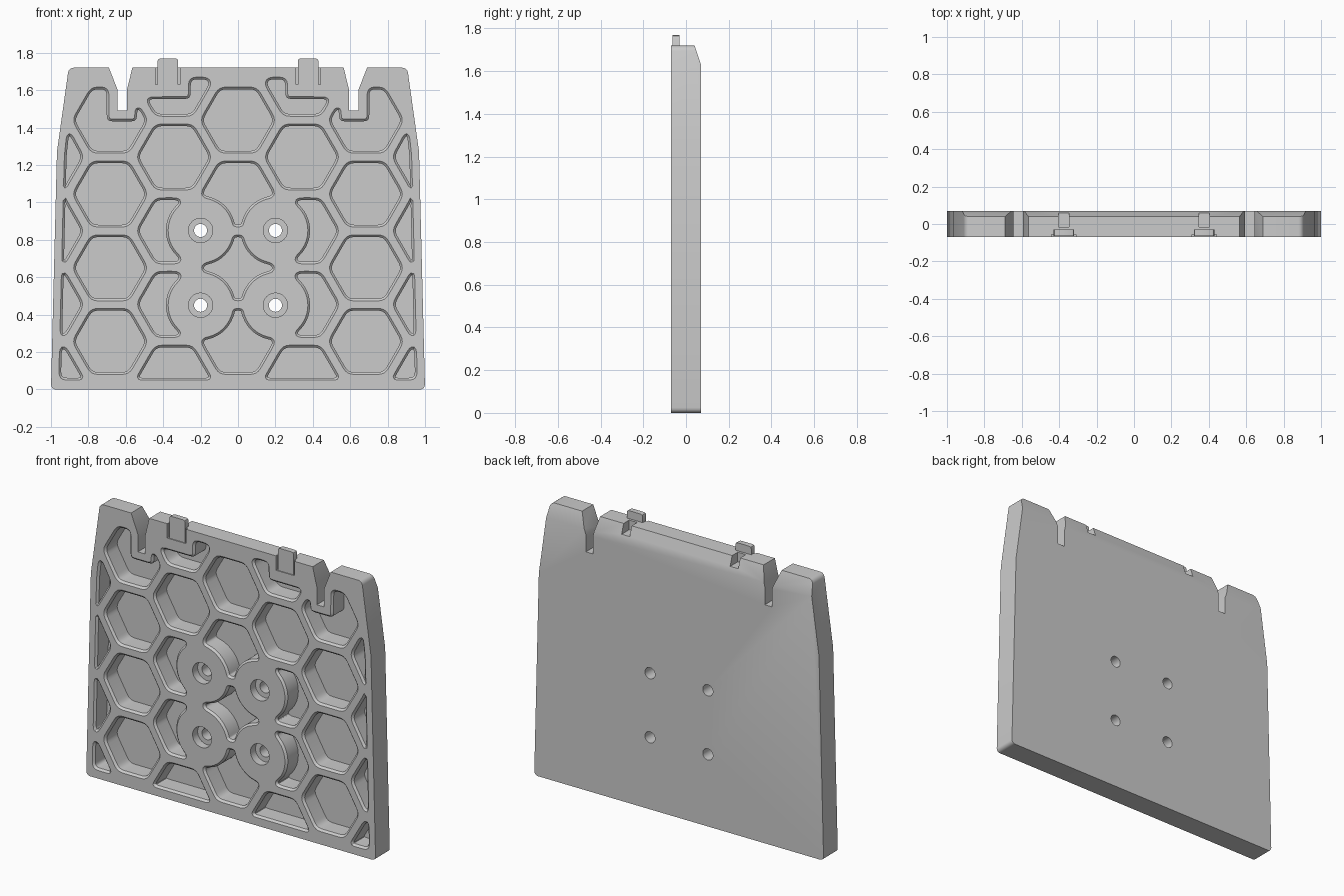
import bpy, bmesh
from math import sin, cos, pi, ceil, sqrt, radians
from mathutils import Vector as V

if "Cube" in bpy.data.objects:
    bpy.data.objects.remove(bpy.data.objects["Cube"])

FRONT, BACK, FLOOR, RIM = -0.07, 0.07, 0.045, 0.012
BOSSES = [V((sx * 0.2, z)) for sx in (-1, 1) for z in (0.45, 0.85)]


def loft(bm, rings):
    """Closed solid through (y, [xz points]) rings of equal length."""
    loops = [[bm.verts.new((p[0], y, p[1])) for p in pts] for y, pts in rings]
    faces = [bm.faces.new(loops[0]), bm.faces.new(loops[-1])]
    n = len(loops[0])
    for a, b in zip(loops, loops[1:]):
        faces += [bm.faces.new((a[i], a[(i + 1) % n], b[(i + 1) % n], b[i])) for i in range(n)]
    bmesh.ops.recalc_face_normals(bm, faces=faces)


def make(name, bm):
    me = bpy.data.meshes.new(name)
    bm.to_mesh(me)
    bm.free()
    ob = bpy.data.objects.new(name, me)
    bpy.context.collection.objects.link(ob)
    return ob


def rect(x0, x1, z0, z1):
    return [V((x0, z0)), V((x1, z0)), V((x1, z1)), V((x0, z1))]


def circle(c, r, n=32):
    return [V((c[0] + r * cos(2 * pi * i / n), c[1] + r * sin(2 * pi * i / n))) for i in range(n)]


def mirror(pts):
    return [V((-p[0], p[1])) for p in reversed(pts)]


def offset(pts, d):
    """Mitred outward offset of a counter-clockwise loop."""
    out = []
    for i, p in enumerate(pts):
        a = (p - pts[i - 1]).normalized()
        b = (pts[(i + 1) % len(pts)] - p).normalized()
        n1, n2 = V((a.y, -a.x)), V((b.y, -b.x))
        out.append(p + (n1 + n2) * (d / max(0.3, 1 + n1.dot(n2))))
    return out


def clip(pts, a, b, c):
    """Keep the part where a*x + b*z <= c."""
    out = []
    for i, q in enumerate(pts):
        p = pts[i - 1]
        dp, dq = a * p.x + b * p.y - c, a * q.x + b * q.y - c
        if dp * dq < 0:
            out.append(p.lerp(q, dp / (dp - dq)))
        if dq <= 0:
            out.append(q)
    return out


def dense(pts, h=0.012):
    out = []
    for i, p in enumerate(pts):
        q = pts[(i + 1) % len(pts)]
        n = max(1, ceil((q - p).length / h))
        out += [p.lerp(q, k / n) for k in range(n)]
    return out


def pocket(bm, pts):
    """Round-cornered pocket with a chamfered rim, wrapped around the bosses."""
    pts = dense(offset(pts, -RIM))
    for c in BOSSES:
        r = 0.174 + RIM
        pts = [c + (p - c).normalized() * r if (p - c).length < r else p for p in pts]
    pts = dense(pts)
    for _ in range(6):
        pts = [(pts[i - 1] + 2 * p + pts[(i + 1) % len(pts)]) / 4 for i, p in enumerate(pts)]
    n = len(pts)
    pts = [p for i, p in enumerate(pts)
           if abs((p - pts[i - 1]).normalized().cross((pts[(i + 1) % n] - p).normalized())) > 0.015]
    rim = offset(pts, RIM)
    loft(bm, [(-0.1, rim), (FRONT, rim), (FRONT + RIM, pts), (FLOOR, pts)])


def hexagon(x, z):
    return [V((x + 0.2044 * cos(i * pi / 3), z + 0.2044 * sin(i * pi / 3))) for i in range(6)]


def cut(ob, cutter):
    m = ob.modifiers.new("cut", 'BOOLEAN')
    m.operation, m.solver, m.object = 'DIFFERENCE', 'EXACT', cutter
    bpy.context.view_layer.objects.active = ob
    bpy.ops.object.modifier_apply(modifier=m.name)
    bpy.data.objects.remove(cutter)


# panel outline with the two top notches
half = [V(p) for p in ((1, 0), (0.968, 1.27), (0.905, 1.72), (0.69, 1.72), (0.643, 1.6), (0.643, 1.49),
                       (0.594, 1.49), (0.594, 1.6), (0.565, 1.72))]
outline = half + mirror(half)
bm = bmesh.new()
loft(bm, [(FRONT, outline), (BACK, outline)])
corners = [e for e in bm.edges if abs(e.verts[0].co.y - e.verts[1].co.y) > 0.1
           and abs(e.verts[0].co.x) > 0.9 and not 1 < e.verts[0].co.z < 1.5]
bmesh.ops.bevel(bm, geom=corners, offset=0.025, segments=4, profile=0.5, affect='EDGES')
panel = make("panel", bm)

# sloped back edge along the top
bm = bmesh.new()
wedge = [(0.04, 1.72), (0.08, 1.60), (0.2, 1.60), (0.2, 1.9), (-0.02, 1.9)]
ends = [[bm.verts.new((x, y, z)) for y, z in wedge] for x in (-1.2, 1.2)]
for f in ends:
    bm.faces.new(f)
for i in range(5):
    bm.faces.new((ends[0][i], ends[0][i - 1], ends[1][i - 1], ends[1][i]))
bmesh.ops.recalc_face_normals(bm, faces=bm.faces[:])
cut(panel, make("wedge_cutter", bm))

# honeycomb pockets
bm = bmesh.new()
for z in (1.44, 1.045, 0.65, 0.257):
    pocket(bm, hexagon(0, z))
sides = [hexagon(0.684, z) for z in (1.045, 0.65, 0.257)]
sides.append(hexagon(0.342, 1.243))
sides += [clip(hexagon(0.342, z), -1, 0, -0.30) for z in (0.848, 0.455)]
sides.append(clip(hexagon(0.342, 0.06), 0, -1, -0.05))
for z in (1.243, 0.848, 0.455, 0.06):
    p = clip(hexagon(1.026, z), 1, 0.0252, 0.96)
    p = clip(p, 1, 0.14, 0.926 + 0.14 * 1.27)
    sides.append(clip(p, 0, -1, -0.05))
# pockets stepped around the notches and the tab pads
sides.append([V(p) for p in ((0.786, 1.617), (0.69, 1.617), (0.69, 1.445), (0.552, 1.445), (0.552, 1.515),
                             (0.524, 1.515), (0.48, 1.44), (0.582, 1.263), (0.786, 1.263), (0.888, 1.44))])
sides.append([V(p) for p in ((0.24, 1.46), (0.444, 1.46), (0.504, 1.565), (0.265, 1.565),
                             (0.265, 1.67), (0.157, 1.67), (0.138, 1.637))])
for p in sides:
    pocket(bm, p)
    pocket(bm, mirror(p))

# counterbored screw holes
for c in BOSSES:
    big, small = circle(c, 0.065), circle(c, 0.035)
    loft(bm, [(-0.1, big), (-0.02, big), (-0.02, small), (0.1, small)])

# recess in front of and slot behind each tab
for s in (-1, 1):
    x = s * 0.375
    loft(bm, [(y, rect(x - 0.065, x + 0.065, 1.63, 1.8)) for y in (-0.1, -0.055)])
    loft(bm, [(y, rect(x - 0.028, x + 0.028, 1.66, 1.8)) for y in (-0.015, 0.1)])
cut(panel, make("pocket_cutter", bm))

# tabs on the top edge
parts = [panel]
for s, side in ((-1, "left"), (1, "right")):
    x = s * 0.375
    bm = bmesh.new()
    prof = [V((x + u, z)) for u, z in ((-0.055, 1.62), (0.055, 1.62), (0.055, 1.755), (0.051, 1.766),
                                       (0.04, 1.77), (-0.04, 1.77), (-0.051, 1.766), (-0.055, 1.755))]
    loft(bm, [(-0.064, prof), (-0.03, prof)])
    parts.append(make("tab_" + side, bm))

for ob in parts:
    bpy.ops.object.select_all(action='DESELECT')
    ob.select_set(True)
    bpy.context.view_layer.objects.active = ob
    bpy.ops.object.shade_smooth_by_angle(angle=radians(30))
